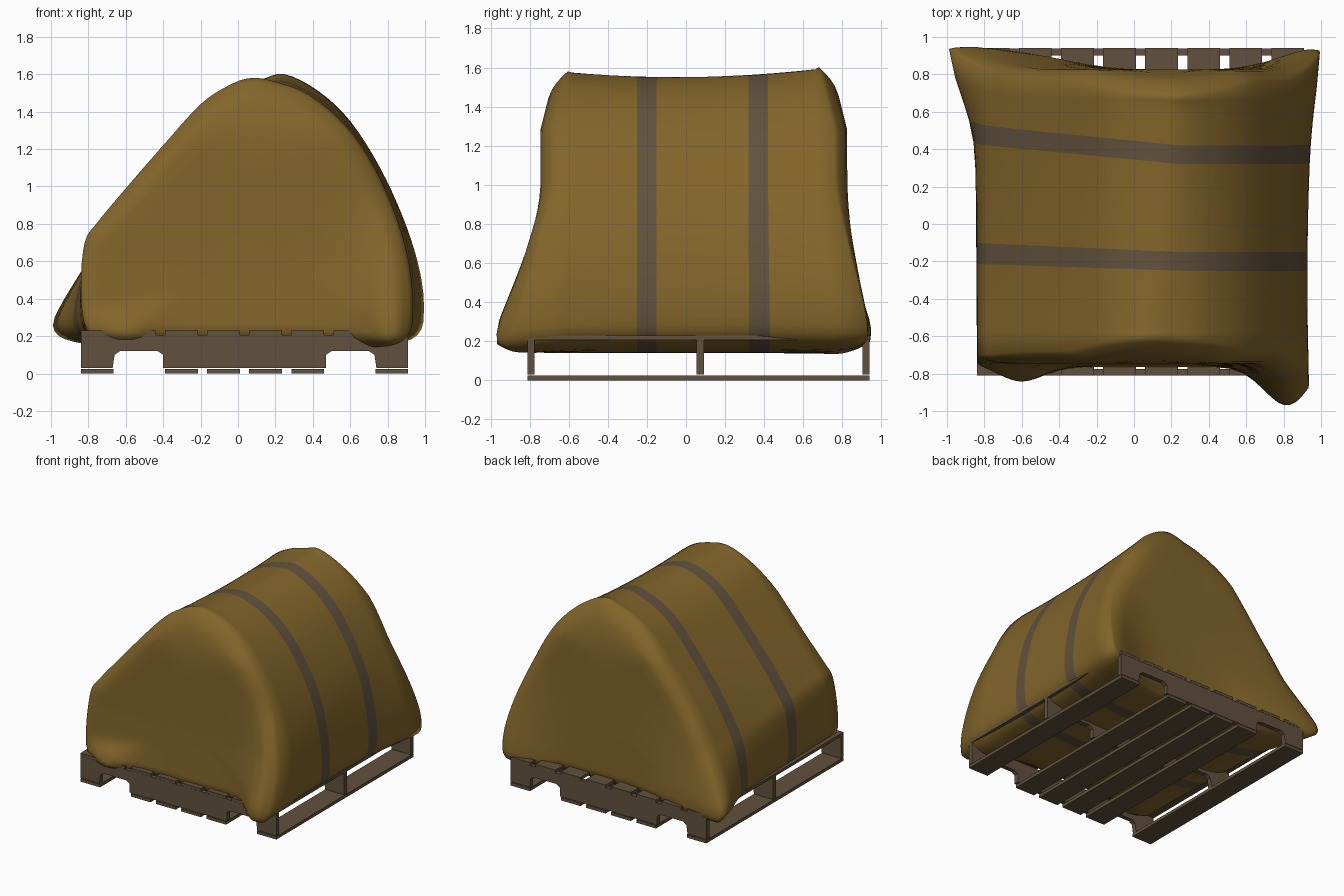
import bpy, bmesh, math
from mathutils import Vector

if "Cube" in bpy.data.objects:
    bpy.data.objects.remove(bpy.data.objects["Cube"])


def material(name, rgb):
    m = bpy.data.materials.new(name)
    m.diffuse_color = (*rgb, 1)
    m.use_nodes = True
    m.node_tree.nodes["Principled BSDF"].inputs["Base Color"].default_value = m.diffuse_color
    return m


CANVAS = material("canvas_ochre", (0.225, 0.130, 0.023))
STRAP = material("strap_grey_brown", (0.120, 0.083, 0.047))
WOOD = material("pallet_wood", (0.120, 0.083, 0.047))


def finish(bm, name, mats):
    bmesh.ops.recalc_face_normals(bm, faces=bm.faces)
    me = bpy.data.meshes.new(name)
    bm.to_mesh(me)
    bm.free()
    ob = bpy.data.objects.new(name, me)
    bpy.context.collection.objects.link(ob)
    for m in mats:
        me.materials.append(m)
    return ob


def board(name, x0, x1, y0, y1, z0, z1):
    bm = bmesh.new()
    bmesh.ops.create_cube(bm, size=1)
    for v in bm.verts:
        v.co = ((x0 + x1) / 2 + v.co.x * (x1 - x0),
                (y0 + y1) / 2 + v.co.y * (y1 - y0),
                (z0 + z1) / 2 + v.co.z * (z1 - z0))
    return finish(bm, name, [WOOD])


# ---- pallet: slats across, notched stringers between ----
X0, X1, Y0, Y1 = -0.84, 0.91, -0.81, 0.94
for i in range(8):
    x = X0 + i * 0.225
    board(f"top_slat_{i}", x, x + 0.175, Y0, Y1, 0.207, 0.23)
    if i not in (1, 6):
        board(f"bottom_slat_{i}", x, x + 0.175, Y0, Y1, 0.0, 0.025)

half = [(-0.84, 0.207), (-0.84, 0.03), (-0.67, 0.03), (-0.66, 0.10),
        (-0.63, 0.12), (-0.43, 0.12), (-0.40, 0.10), (-0.40, 0.03)]
outline = half + [(X0 + X1 - x, z) for x, z in reversed(half)]
for i, y in enumerate((-0.793, 0.073, 0.92)):
    bm = bmesh.new()
    f = bm.faces.new([bm.verts.new((x, y - 0.018, z)) for x, z in outline])
    ext = bmesh.ops.extrude_face_region(bm, geom=[f])
    for v in ext["geom"]:
        if isinstance(v, bmesh.types.BMVert):
            v.co.y += 0.036
    finish(bm, f"stringer_{i}", [WOOD])

# ---- canvas cover: cross-sections at the front and the back ----
FRONT = [(-.68, .16), (-.81, .24), (-.84, .45), (-.82, .70), (-.75, .81), (-.6, .99),
         (-.4, 1.22), (-.2, 1.44), (-.05, 1.54), (.07, 1.58), (.2, 1.56), (.38, 1.49),
         (.58, 1.32), (.73, 1.1), (.84, .85), (.91, .6), (.93, .36), (.90, .22),
         (.75, .16), (.4, .14), (0, .14), (-.4, .14)]
BACK = [(-.68, .16), (-.83, .22), (-.85, .34), (-.81, .54), (-.74, .70), (-.6, .93),
        (-.4, 1.19), (-.2, 1.41), (-.03, 1.52), (.12, 1.57), (.25, 1.6), (.43, 1.51),
        (.6, 1.35), (.76, 1.1), (.87, .85), (.94, .6), (.96, .38), (.92, .22),
        (.75, .16), (.4, .14), (0, .14), (-.4, .14)]
SUB = 4
CENTRE = Vector((0.05, 0.65))


def clamp(t):
    return max(0.0, min(1.0, t))


def section(y):
    """Smooth closed cross-section (x, z) at depth y."""
    t = clamp((y + 0.65) / 1.4)
    sag = 0.035 * (1 - (2 * t - 1) ** 2)
    p = [Vector(a).lerp(Vector(b), t) for a, b in zip(FRONT, BACK)]
    for v in p:
        if v.y > 0.9:
            v.y -= sag * (v.y - 0.9) / 0.7
        elif v.x > 0.8 and v.y < 0.7:
            v.x -= 0.4 * sag
    n, out = len(p), []
    for i in range(n):
        a, b, c, d = p[i - 1], p[i], p[(i + 1) % n], p[(i + 2) % n]
        for k in range(SUB):
            u = k / SUB
            out.append(0.5 * (2 * b + (c - a) * u + (2 * a - 5 * b + 4 * c - d) * u * u
                              + (3 * b - a - 3 * c + d) * u ** 3))
    return out


# pulled-out cloth corners: centre x, y; shift x, y; width x, y; top height
FLARES = [(-.88, .82, -.14, .08, .22, .25, .68), (-.60, .82, 0, .08, .35, .2, .95),
          (.95, .82, .04, .12, .25, .25, 1.05), (.81, -.75, .01, -.21, .17, .16, 1.0),
          (-.60, -.75, 0, -.08, .16, .15, .36)]


def flare(x, y, z):
    dx = dy = 0
    for cx, cy, sx, sy, wx, wy, top in FLARES:
        w = math.exp(-((x - cx) / wx) ** 2 - ((y - cy) / wy) ** 2)
        w *= clamp((top - z) / (top - 0.28)) ** 1.3
        dx += w * sx
        dy += w * sy
    return (x + dx, y + dy, z - 0.12 * abs(dy) * (z < 0.3))


def end_y(z, s, side):
    """Depth of the end wall at height z; s is the ring scale (1 = rim)."""
    r = 0.015 + 0.05 * clamp((z - 0.4) / 0.6)
    k = clamp((s - 0.85) / 0.15) ** 2
    wall = 0.745 + 0.02 * clamp((0.6 - z) / 0.4) if side < 0 else 0.825
    wall -= 0.08 * clamp((z - 1.28) / 0.32) + 0.09 * clamp((0.21 - z) / 0.07)
    return side * (wall - r * k)


def slant(x, y):
    """Straps run askew over the left slope."""
    amount = 0.11 * clamp((y + 0.55) / 0.9) * clamp((0.75 - y) / 0.33)
    return y + amount * max(0, 0.25 - x) / 1.1


SCALES = [0.2, 0.45, 0.62, 0.75, 0.85, 0.9, 0.94, 0.975, 1.0]
COLS = [-.58, -.5, -.38, -.25, -.15, -.05, .08, .2, .32, .42, .52, .6, .66]
rings, strap_rows = [], []


def cap_ring(s, side):
    ring = []
    for p in section(side):
        q = CENTRE + s * (p - CENTRE)
        ring.append(flare(q.x, end_y(q.y, s, side), q.y))
    return ring


for s in SCALES:
    rings.append(cap_ring(s, -1))
for y in COLS:
    if y in (-.25, .32):
        strap_rows.append(len(rings))
    rings.append([flare(p.x, slant(p.x, y), p.y) for p in section(y)])
for s in reversed(SCALES):
    rings.append(cap_ring(s, 1))

bm = bmesh.new()
grid = [[bm.verts.new(c) for c in ring] for ring in rings]
n = len(grid[0])
for r in range(len(grid) - 1):
    for i in range(n):
        j = (i + 1) % n
        f = bm.faces.new((grid[r][i], grid[r][j], grid[r + 1][j], grid[r + 1][i]))
        f.material_index = 1 if r in strap_rows else 0
bm.faces.new(grid[0])
bm.faces.new(grid[-1])
for f in bm.faces:
    f.smooth = True
cover = finish(bm, "canvas_cover", [CANVAS, STRAP])
